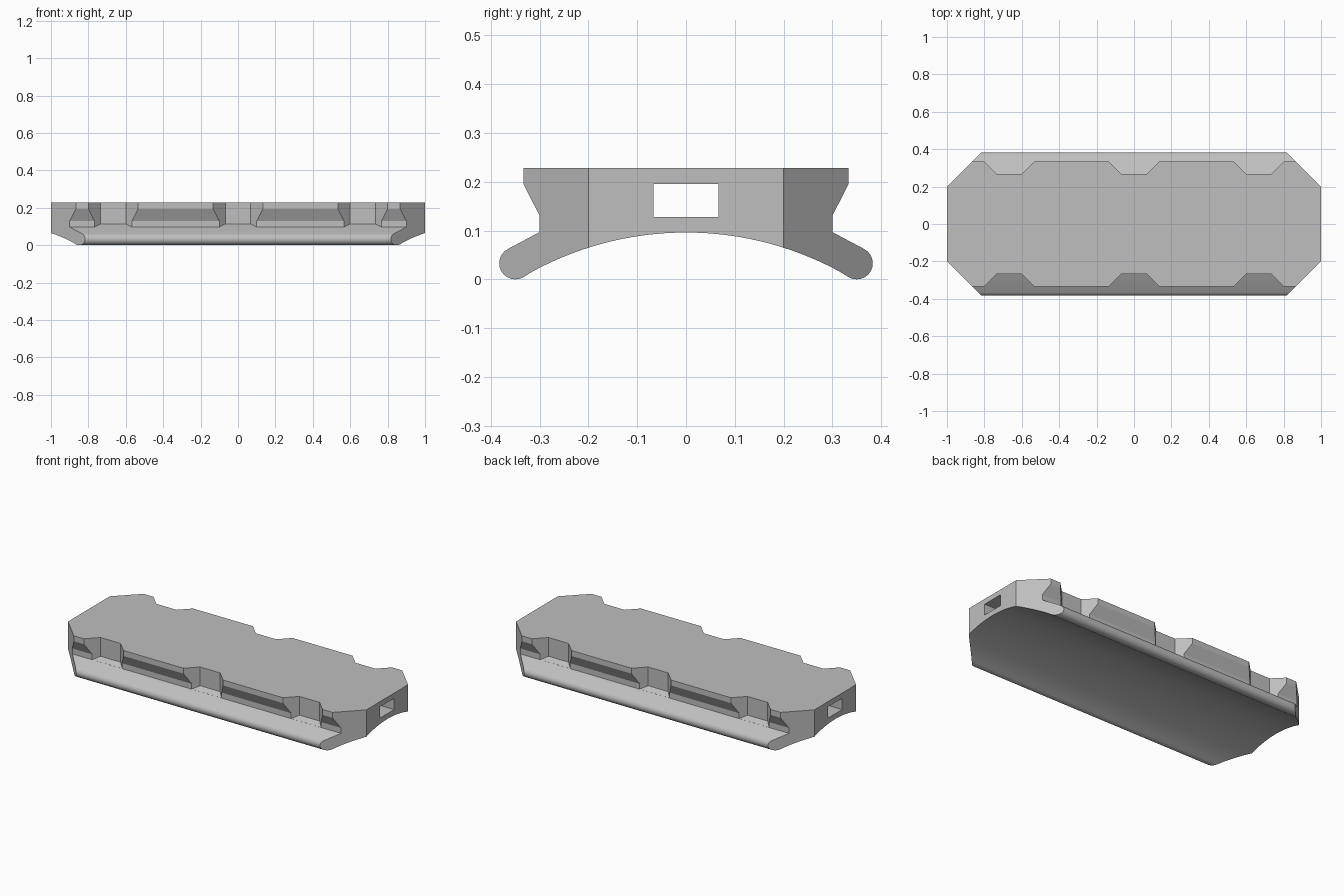
import bpy, bmesh
from math import sin, cos, asin, radians
from mathutils import Vector

if "Cube" in bpy.data.objects:
    bpy.data.objects.remove(bpy.data.objects["Cube"])

grey = bpy.data.materials.new("plain grey")
grey.use_nodes = True
colour = (0.52, 0.52, 0.52, 1)
grey.diffuse_color = colour
grey.node_tree.nodes["Principled BSDF"].inputs["Base Color"].default_value = colour


def prism(name, outline, depth, chamfer=None):
    """Extrude a closed 3D outline along a vector, optionally slicing its corners."""
    bm = bmesh.new()
    face = bm.faces.new([bm.verts.new(p) for p in outline])
    ext = bmesh.ops.extrude_face_region(bm, geom=[face], use_keep_orig=True)
    moved = [v for v in ext["geom"] if isinstance(v, bmesh.types.BMVert)]
    bmesh.ops.translate(bm, vec=depth, verts=moved)
    for co, no in chamfer or []:
        cut = bmesh.ops.bisect_plane(bm, geom=bm.verts[:] + bm.edges[:] + bm.faces[:],
                                     plane_co=co, plane_no=no, clear_outer=True)
        edges = [e for e in cut["geom_cut"] if isinstance(e, bmesh.types.BMEdge)]
        bmesh.ops.edgeloop_fill(bm, edges=edges)
    bmesh.ops.recalc_face_normals(bm, faces=bm.faces[:])
    mesh = bpy.data.meshes.new(name)
    bm.to_mesh(mesh)
    bm.free()
    mesh.materials.append(grey)
    obj = bpy.data.objects.new(name, mesh)
    bpy.context.collection.objects.link(obj)
    return obj


# Half section: flared top rail, undercut, sloping ledge, rounded lip, arched underside
R, LIP_Y, LIP_R, ARCH_Z = 0.66, 0.35, 0.033, 0.096
half = [(0.333, 0.228), (0.333, 0.195), (0.30, 0.13), (0.30, 0.097)]
for i in range(13):
    a = radians(62.5 - i * (62.5 + 120) / 12)
    half.append((LIP_Y + LIP_R * cos(a), LIP_R + LIP_R * sin(a)))
end = asin(half[-1][0] / R)
for i in range(1, 16):
    a = end * (1 - i / 16)
    half.append((R * sin(a), ARCH_Z - R + R * cos(a)))
section = half + [(0, ARCH_Z)] + [(-y, z) for y, z in reversed(half)]

# Long body with its four plan corners cut at 45 degrees
corners = [(Vector((sx, sy * 0.2, 0)), Vector((sx, sy, 0))) for sx in (-1, 1) for sy in (-1, 1)]
body = prism("grip_block", [(-1, y, z) for y, z in section], (2, 0, 0), corners)

# Through slot along the length
slot = [(-1.1, y, z) for y, z in ((-0.067, 0.128), (0.067, 0.128), (0.067, 0.196), (-0.067, 0.196))]
cutters = [prism("slot_cutter", slot, (2.2, 0, 0))]

# Tapered side notches whose floors follow the ledge
IN, OUT = 0.267, 0.42
for side in (-1, 1):
    for x in (-0.667, 0, 0.667):
        wide = 0.067 + OUT - IN
        plan = [(-0.067, IN), (0.067, IN), (wide, OUT), (-wide, OUT)]
        floor = [(x + dx, side * y, 0.0974 - (y - 0.30) * 0.52) for dx, y in plan]
        notch = prism("notch_cutter", floor, (0, 0, 0.3))
        cutters.append(notch)

bpy.ops.object.select_all(action='DESELECT')
body.select_set(True)
bpy.context.view_layer.objects.active = body
for cutter in cutters:
    cutter.hide_render = True
    mod = body.modifiers.new("cut", 'BOOLEAN')
    mod.operation, mod.solver, mod.object = 'DIFFERENCE', 'EXACT', cutter
    bpy.ops.object.modifier_apply(modifier=mod.name)
    bpy.data.objects.remove(cutter)

bpy.ops.object.shade_smooth_by_angle(angle=radians(22))
